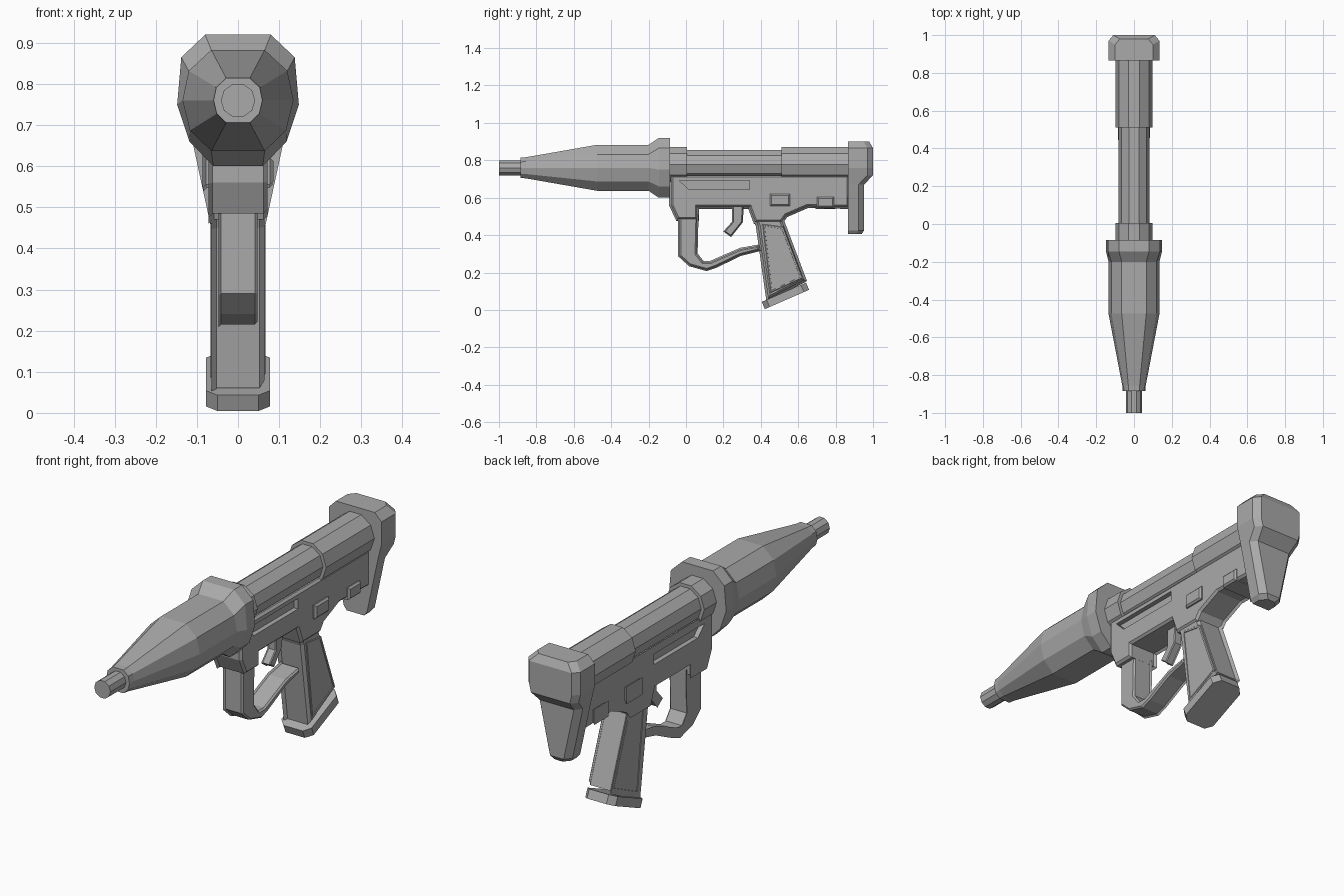
import bpy, bmesh, math
from mathutils import Vector

cube = bpy.data.objects.get("Cube")
if cube:
    bpy.data.objects.remove(cube, do_unlink=True)

grey = bpy.data.materials.new("matte grey")
grey.use_nodes = True
grey.diffuse_color = (0.4, 0.4, 0.4, 1)
grey.node_tree.nodes["Principled BSDF"].inputs["Base Color"].default_value = (0.4, 0.4, 0.4, 1)


def finish(name, bm):
    bmesh.ops.recalc_face_normals(bm, faces=bm.faces)
    mesh = bpy.data.meshes.new(name)
    bm.to_mesh(mesh)
    bm.free()
    mesh.materials.append(grey)
    obj = bpy.data.objects.new(name, mesh)
    bpy.context.collection.objects.link(obj)
    return obj


def loft_mesh(rings):
    """Skin a list of equal-length rings and cap both ends."""
    bm = bmesh.new()
    loops = [[bm.verts.new(p) for p in ring] for ring in rings]
    n = len(loops[0])
    for a, b in zip(loops, loops[1:]):
        for i in range(n):
            j = (i + 1) % n
            bm.faces.new((a[i], a[j], b[j], b[i]))
    bm.faces.new(loops[0])
    bm.faces.new(loops[-1])
    return bm


def prism(name, profile, half, chamfer=0, panel=0, x=0):
    """Extrude a (y, z) profile sideways, with chamfered rims and optional sunk side panels."""
    bm = loft_mesh([[(x + s * half, y, z) for y, z in profile] for s in (-1, 1)])
    bm.normal_update()
    if chamfer:
        rims = [e for e in bm.edges if abs(e.verts[0].co.x - e.verts[1].co.x) < 1e-5]
        bmesh.ops.bevel(bm, geom=rims, offset=chamfer, segments=1, affect='EDGES')
    bmesh.ops.recalc_face_normals(bm, faces=bm.faces)
    if panel:
        sides = [f for f in bm.faces if abs(f.normal.x) > 0.99]
        bmesh.ops.inset_individual(bm, faces=sides, thickness=panel, depth=0)
        bmesh.ops.inset_individual(bm, faces=sides, thickness=0.003, depth=-0.01)
    return finish(name, bm)


def box(y0, y1, z0, z1):
    return [(y0, z0), (y1, z0), (y1, z1), (y0, z1)]


def section(half, y, zc, k=1):
    """Mirror a half outline (x, z) into a full ring at depth y."""
    full = half + [(-x, z) for x, z in reversed(half)]
    return [(x * k, y, zc + z * k) for x, z in full]


def tube(name, y0, y1, r, zc):
    ring = [(r * math.cos(i * math.pi / 5), r * math.sin(i * math.pi / 5)) for i in range(10)]
    return finish(name, loft_mesh([[(x, y, zc + z) for x, z in ring] for y in (y0, y1)]))


# Warhead with its flared rear ring
AXIS = 0.76
body = [(.065, .123), (.12, .072), (.135, 0), (.117, -.073), (.065, -.123)]
flare = [(.08, .16), (.138, .105), (.148, -.01), (.118, -.1), (.06, -.16)]
finish("warhead", loft_mesh([
    section(body, -.885, AXIS, .44), section(body, -.855, AXIS, .46),
    section(body, -.475, AXIS), section(body, -.2, AXIS),
    section(flare, -.145, AXIS), section(flare, -.085, AXIS)]))
tube("nose_tip", -1, -.87, .042, AXIS)

# Launch tube and sleeves
tube("front_collar", -.1, .005, .098, .778)
tube("launch_tube", 0, .53, .082, .778)
tube("rear_sleeve", .51, .88, .098, .778)

# Shoulder stock, skinned upward from the toe: height, half width, back depth
levels = [(.405, .045, .938), (.425, .06, .952), (.67, .113, .952), (.72, .125, 1),
          (.76, .135, 1), (.865, .135, 1), (.9, .1, .98)]
finish("shoulder_stock", loft_mesh([
    [(w, .865, z), (w, b - .03, z), (w - .025, b, z),
     (.025 - w, b, z), (-w, b - .03, z), (-w, .865, z)] for z, w, b in levels]))

# Receiver with sunk slots in both sides
receiver = prism("receiver", [
    (-.08, .72), (-.08, .56), (-.045, .485), (.06, .485), (.06, .55), (.34, .55),
    (.37, .47), (.51, .47), (.535, .505), (.65, .555), (.87, .55), (.87, .72)], .072, .01)
slot = [(-.035, .692), (.015, .643), (.34, .643), (.34, .692)]
for side in (-1, 1):
    cutter = prism("slot_cutter", slot, .022, x=side * .072)
    cutter.hide_render = True
    mod = receiver.modifiers.new("slot", 'BOOLEAN')
    mod.operation = 'DIFFERENCE'
    mod.solver = 'EXACT'
    mod.object = cutter
    bpy.context.view_layer.update()
    cut = bpy.data.meshes.new_from_object(
        receiver.evaluated_get(bpy.context.evaluated_depsgraph_get()))
    receiver.modifiers.clear()
    receiver.data = cut
    bpy.data.objects.remove(cutter, do_unlink=True)
prism("selector_block", box(.45, .555, .555, .62), .086, .008)
prism("rear_catch", box(.7, .79, .547, .605), .084, .008)

# Pistol grip with sunk side panels and a foot plate
prism("grip", [(.345, .55), (.385, .45), (.44, .06), (.632, .16), (.515, .47), (.5, .55)],
      .064, .012)
prism("grip_panel", [(.408, .46), (.522, .445), (.625, .17), (.452, .09)], .067, .004, .01)
foot_half = [(-.118, .05), (-.09, .078), (.11, .078), (.14, .05)]
along, up = Vector((0, .92, .4)).normalized(), Vector((0, -.4, .92)).normalized()
foot_centre = Vector((0, .522, .07))
outline = foot_half + [(d, -x) for d, x in reversed(foot_half)]
finish("grip_foot", loft_mesh([
    [foot_centre + along * d + up * h + Vector((x, 0, 0)) for d, x in outline]
    for h in (-.02, .022)]))

# Trigger guard and trigger
prism("trigger_guard", [
    (-.035, .5), (-.035, .29), (.02, .24), (.11, .215), (.16, .232), (.29, .295), (.39, .32),
    (.385, .342), (.29, .325), (.13, .255), (.09, .255), (.055, .3), (.06, .5)], .048, .007)
prism("trigger", [(.25, .56), (.305, .56), (.3, .47), (.24, .395), (.205, .42), (.25, .47)],
      .02, .004)
